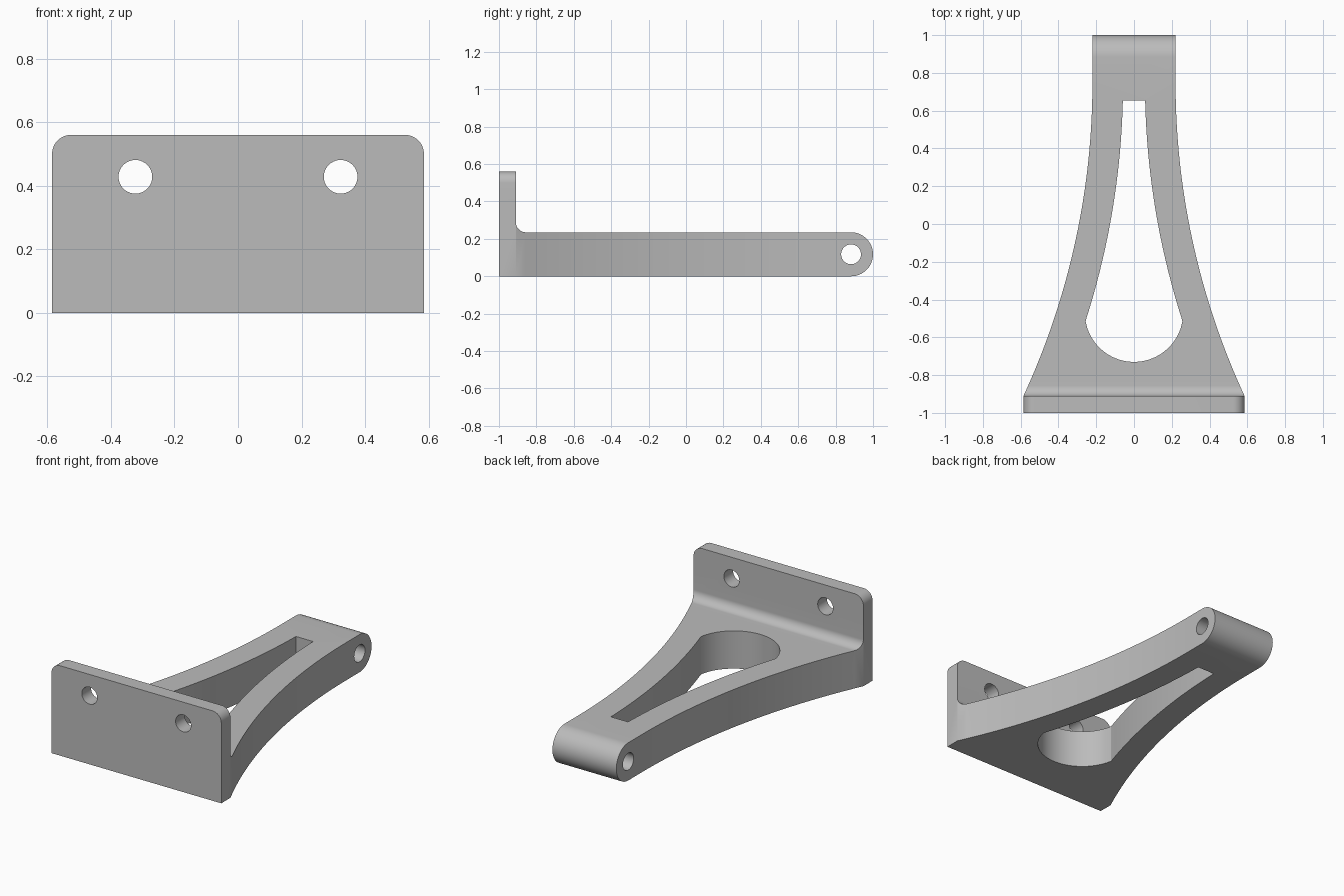
import bpy, bmesh
from math import radians, cos, sin, sqrt
from mathutils import Vector

if "Cube" in bpy.data.objects:
    bpy.data.objects.remove(bpy.data.objects["Cube"])

grey = bpy.data.materials.new("plain grey")
grey.use_nodes = True
colour = (0.5, 0.5, 0.5, 1)
grey.diffuse_color = colour
grey.node_tree.nodes["Principled BSDF"].inputs["Base Color"].default_value = colour

# Axes that carry a flat profile (u, v) and the direction it is extruded in
PLANES = {
    "front": lambda u, v, w: (u, w, v),
    "side": lambda u, v, w: (w, u, v),
    "top": lambda u, v, w: (u, v, w),
}


def arc(cu, cv, r, start, end, steps=16):
    angles = [radians(start + (end - start) * i / steps) for i in range(steps + 1)]
    return [(cu + r * cos(a), cv + r * sin(a)) for a in angles]


def prism(name, plane, points, low, high):
    bm = bmesh.new()
    place = PLANES[plane]
    face = bm.faces.new([bm.verts.new(place(u, v, low)) for u, v in points])
    out = bmesh.ops.extrude_face_region(bm, geom=[face])["geom"]
    verts = [g for g in out if isinstance(g, bmesh.types.BMVert)]
    bmesh.ops.translate(bm, verts=verts, vec=Vector(place(0, 0, high - low)))
    bmesh.ops.recalc_face_normals(bm, faces=bm.faces)
    mesh = bpy.data.meshes.new(name)
    bm.to_mesh(mesh)
    bm.free()
    mesh.materials.append(grey)
    obj = bpy.data.objects.new(name, mesh)
    bpy.context.collection.objects.link(obj)
    return obj


def combine(target, tool, operation):
    tool.hide_render = True
    mod = target.modifiers.new(tool.name, "BOOLEAN")
    mod.object, mod.operation, mod.solver = tool, operation, "EXACT"
    bpy.context.view_layer.objects.active = target
    bpy.ops.object.modifier_apply(modifier=mod.name)
    bpy.data.objects.remove(tool)


def mirrored(half):
    return half + [(-u, v) for u, v in reversed(half)]


# Main dimensions
half_width, height, plate_back = 0.585, 0.56, -0.91
arm_top, tip_half, tangent_y = 0.235, 0.22, 0.75
eye_r = arm_top / 2
eye_y = 1 - eye_r
rise, run = half_width - tip_half, tangent_y - plate_back
sweep_r = (run ** 2 + rise ** 2) / (2 * rise)


def flank(y, inset=0):
    """Half width of the arm on its swept arc, optionally moved inwards."""
    return tip_half + sweep_r - sqrt((sweep_r + inset) ** 2 - (y - tangent_y) ** 2)


def flank_points(y0, y1, inset=0, steps=32):
    ys = [y0 + (y1 - y0) * i / steps for i in range(steps + 1)]
    return [(flank(y, inset), y) for y in ys]


# Bracket body: L-shaped side profile with fillet and rounded tip
fillet = 0.055
side = [(-1, 0), (-1, height), (plate_back, height)]
side += arc(plate_back + fillet, arm_top + fillet, fillet, 180, 270)
side += arc(eye_y, eye_r, eye_r, 90, -90, 32)
bracket = prism("bracket", "side", side, -0.7, 0.7)

# Flared arm outline
outline = [(half_width, -1.1)] + flank_points(plate_back, tangent_y) + [(tip_half, 1.1)]
combine(bracket, prism("outline", "top", mirrored(outline), -0.1, 0.8), "INTERSECT")

# Rounded upper plate corners
corner = 0.06
front = [(half_width + 0.1, -0.1), (half_width + 0.1, 0.4), (half_width, 0.4)]
front += arc(half_width - corner, height - corner, corner, 0, 90)
combine(bracket, prism("corners", "front", mirrored(front), -1.2, 1.2), "INTERSECT")

# Teardrop window through the arm
window = arc(0, -0.47, 0.26, -90, -10, 24)[1:] + flank_points(-0.5, 0.655, 0.162)
window = [(0, -0.73)] + window + [(-u, v) for u, v in reversed(window)]
combine(bracket, prism("window", "top", window, -0.2, 0.8), "DIFFERENCE")

# Two mounting holes and the pin hole
hole_r = 0.053
for x in (-0.323, 0.323):
    ring = arc(x, 0.428, hole_r, 0, 360, 40)[:-1]
    combine(bracket, prism("mounting hole", "front", ring, -1.2, -0.8), "DIFFERENCE")
ring = arc(eye_y, eye_r, hole_r, 0, 360, 40)[:-1]
combine(bracket, prism("pin hole", "side", ring, -0.5, 0.5), "DIFFERENCE")

# Smooth curved walls, crisp edges
bpy.ops.object.select_all(action="DESELECT")
bracket.select_set(True)
bpy.context.view_layer.objects.active = bracket
bpy.ops.object.shade_smooth_by_angle(angle=radians(25))
